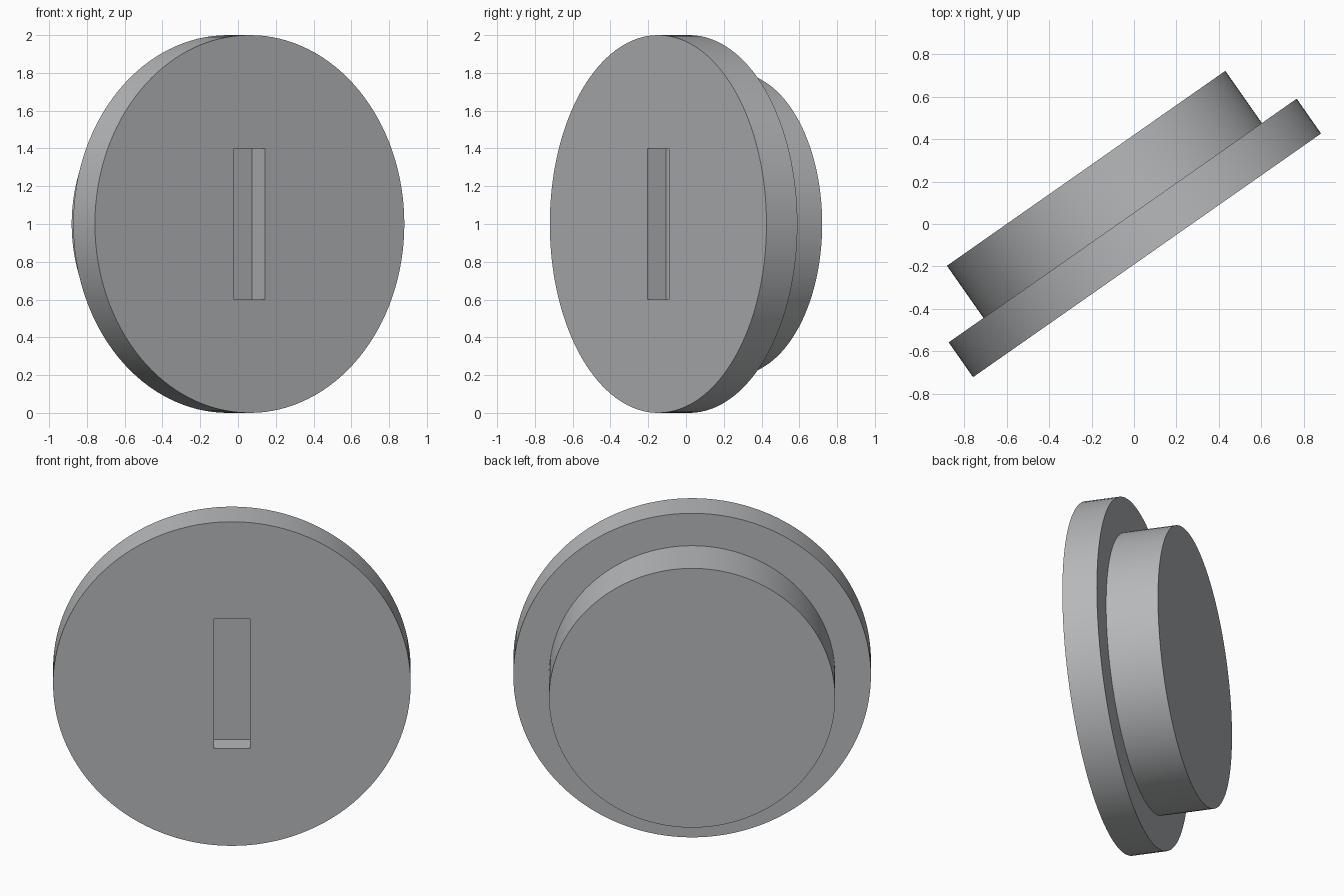
import bpy, bmesh, math
from mathutils import Matrix, Vector

if "Cube" in bpy.data.objects:
    bpy.data.objects.remove(bpy.data.objects["Cube"])

SEGMENTS = 128
# Local frame: y axis runs from the front face to the back, turned 35 degrees about z
FRAME = Matrix.Translation((0.0615, -0.1475, 1.0)) @ Matrix.Rotation(math.radians(35), 4, 'Z')

grey = bpy.data.materials.new("plain grey")
grey.diffuse_color = (0.47, 0.48, 0.49, 1)
grey.use_nodes = True
grey.node_tree.nodes["Principled BSDF"].inputs["Base Color"].default_value = grey.diffuse_color


def add_object(name, bm):
    bmesh.ops.recalc_face_normals(bm, faces=bm.faces)
    mesh = bpy.data.meshes.new(name)
    bm.to_mesh(mesh)
    bm.free()
    mesh.materials.append(grey)
    obj = bpy.data.objects.new(name, mesh)
    obj.matrix_world = FRAME
    bpy.context.collection.objects.link(obj)
    return obj


# Stepped cap: wide front disc and narrower rear plug, turned from one profile
bm = bmesh.new()
profile = [(1, 0), (1, 0.2), (0.8, 0.2), (0.8, 0.5)]
verts = [bm.verts.new((r, y, 0)) for r, y in profile]
edges = [bm.edges.new(pair) for pair in zip(verts, verts[1:])]
bmesh.ops.spin(bm, geom=verts + edges, cent=(0, 0, 0), axis=(0, 1, 0),
               angle=2 * math.pi, steps=SEGMENTS, use_duplicate=False)
bmesh.ops.remove_doubles(bm, verts=bm.verts, dist=1e-4)
bmesh.ops.holes_fill(bm, edges=[e for e in bm.edges if e.is_boundary], sides=0)
cap = add_object("stepped_cap", bm)

# Upright slot sunk 0.12 into the front face
bm = bmesh.new()
bmesh.ops.create_cube(bm, size=1)
bmesh.ops.scale(bm, vec=Vector((0.2, 0.24, 0.8)), verts=bm.verts)
cutter = add_object("slot_cutter", bm)
cutter.hide_render = True

cut = cap.modifiers.new("slot", 'BOOLEAN')
cut.operation = 'DIFFERENCE'
cut.solver = 'EXACT'
cut.object = cutter
bpy.context.view_layer.objects.active = cap
cap.select_set(True)
bpy.ops.object.modifier_apply(modifier=cut.name)
bpy.data.objects.remove(cutter)

# Smooth rims with sharp corners
bpy.ops.object.shade_smooth_by_angle(angle=math.radians(30))
